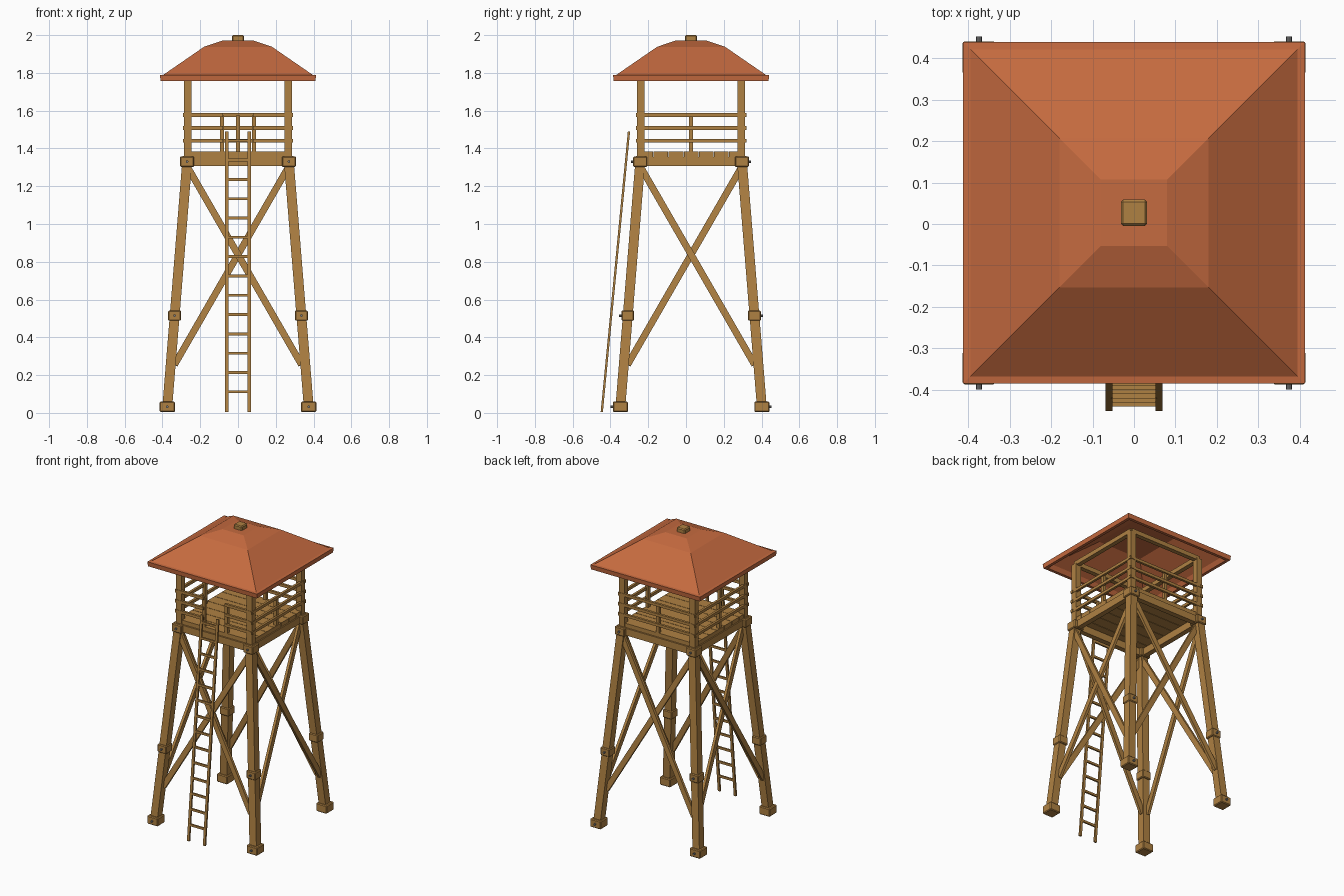
import bpy, bmesh, math
from mathutils import Vector, Matrix

if "Cube" in bpy.data.objects:
    bpy.data.objects.remove(bpy.data.objects["Cube"])

CY = 0.027  # tower centre in y


def material(name, rgb):
    m = bpy.data.materials.new(name)
    m.diffuse_color = (*rgb, 1)
    m.use_nodes = True
    m.node_tree.nodes["Principled BSDF"].inputs["Base Color"].default_value = m.diffuse_color
    return m


WOOD = material("warm wood", (0.43, 0.22, 0.055))
ROOF = material("terracotta", (0.56, 0.145, 0.05))
METAL = material("grey metal", (0.2, 0.2, 0.2))


def finish(bm, name, mat, bevel=0):
    bmesh.ops.recalc_face_normals(bm, faces=bm.faces)
    me = bpy.data.meshes.new(name)
    bm.to_mesh(me)
    bm.free()
    me.materials.append(mat)
    ob = bpy.data.objects.new(name, me)
    bpy.context.collection.objects.link(ob)
    if bevel:
        b = ob.modifiers.new("bevel", "BEVEL")
        b.width = bevel
        b.segments = 1
    return ob


def box(name, centre, size, mat=WOOD, bevel=0):
    bm = bmesh.new()
    bmesh.ops.create_cube(bm, size=1, matrix=Matrix.Translation(centre) @ Matrix.Diagonal((*size, 1)))
    return finish(bm, name, mat, bevel)


def bar(name, p, q, side, width, depth, mat=WOOD):
    """Rectangular beam from p to q; width runs along the side direction."""
    p, q = Vector(p), Vector(q)
    z = (q - p).normalized()
    y = z.cross(Vector(side)).normalized()
    x = y.cross(z)
    rot = Matrix((x, y, z)).transposed().to_4x4()
    bm = bmesh.new()
    bmesh.ops.create_cube(bm, size=1, matrix=Matrix.Translation((p + q) / 2) @ rot
                          @ Matrix.Diagonal((width, depth, (q - p).length, 1)))
    return finish(bm, name, mat)


def lofted(name, rings, mat, cap_bottom=True):
    """Square rings (cx, cy, half, z) joined into a solid or a shell."""
    bm = bmesh.new()
    loops = [[bm.verts.new((cx + sx * h, cy + sy * h, z))
              for sx, sy in ((-1, -1), (1, -1), (1, 1), (-1, 1))] for cx, cy, h, z in rings]
    for a, b in zip(loops, loops[1:]):
        for i in range(4):
            j = (i + 1) % 4
            bm.faces.new((a[i], a[j], b[j], b[i]))
    bm.faces.new(loops[-1])
    if cap_bottom:
        bm.faces.new(loops[0][::-1])
    return finish(bm, name, mat)


def spread(z):
    """Distance of the leg axis from the tower axis at height z."""
    return 0.377 - 0.081 * z


def turn(point, k):
    """Rotate a tower point by k quarter turns, then place it."""
    return Matrix.Translation((0, CY, 0)) @ Matrix.Rotation(k * math.pi / 2, 4, "Z") @ Vector(point)


# Legs, collars, bolts and upper posts
for sx in (-1, 1):
    for sy in (-1, 1):
        lofted("leg", [(sx * spread(z), CY + sy * spread(z), 0.026, z) for z in (0.01, 1.36)], WOOD)
        for name, z, w, h in (("foot", 0.032, 0.08, 0.056), ("leg_collar", 0.515, 0.068, 0.054),
                              ("top_collar", 1.33, 0.074, 0.056)):
            s = spread(z)
            box(name, (sx * s, CY + sy * s, z), (w, w, h), WOOD, 0.005)
            bm = bmesh.new()
            bmesh.ops.create_cone(bm, cap_ends=True, segments=8, radius1=0.007, radius2=0.007, depth=0.024,
                                  matrix=Matrix.Translation((sx * s, CY + sy * (s + w / 2), z))
                                  @ Matrix.Rotation(math.pi / 2, 4, "X"))
            finish(bm, "bolt", METAL)
        box("upper_post", (sx * 0.266, CY + sy * 0.266, 1.565), (0.04, 0.04, 0.41))

# Cross braces, floor beams, railings and roof tie beams on each side
for k in range(4):
    across = turn((1, 0, 0), k) - turn((0, 0, 0), k)
    out = turn((0, -1, 0), k) - turn((0, 0, 0), k)
    for s in (-1, 1):
        lo, hi = 0.255, 1.29
        shift = s * 0.009
        bar("cross_brace", turn((-s * (spread(lo) - 0.02), -spread(lo) + shift, lo), k),
            turn((s * (spread(hi) - 0.012), -spread(hi) + shift, hi), k), out, 0.018, 0.036)
    bar("floor_beam", turn((-0.25, -0.268, 1.33), k), turn((0.25, -0.268, 1.33), k), out, 0.035, 0.048)
    bar("roof_beam", turn((-0.27, -0.266, 1.775), k), turn((0.27, -0.266, 1.775), k), out, 0.03, 0.03)
    for z in (1.44, 1.508, 1.577):
        spans = ((-0.292, -0.08), (0.08, 0.292)) if k == 0 else ((-0.292, 0.292),)
        for a, b in spans:
            bar("rail", turn((a, -0.28, z), k), turn((b, -0.28, z), k), out, 0.016, 0.019)
    for x in ((-0.085, 0.085) if k == 0 else (0,)):
        bar("rail_post", turn((x, -0.268, 1.37), k), turn((x, -0.268, 1.575), k), out, 0.02, 0.022)

# Deck planks
planks = 7
pitch = 0.56 / planks
for i in range(planks):
    box("deck_plank", (0, CY - 0.28 + pitch * (i + 0.5), 1.37), (0.56, pitch - 0.003, 0.028))

# Ladder
foot, head = Vector((0, -0.446, 0.004)), Vector((0, -0.302, 1.49))
for s in (-1, 1):
    off = Vector((s * 0.06, 0, 0))
    bar("ladder_rail", foot + off, head + off, (1, 0, 0), 0.017, 0.012)
for i in range(14):
    c = foot.lerp(head, (0.108 + 0.1025 * i) / 1.49)
    box("ladder_rung", c, (0.11, 0.011, 0.015))

# Roof shell: outer slope, top plate and inner underside
lofted("roof", [(0, CY, h, z) for h, z in ((0.165, 1.93), (0.375, 1.785), (0.39, 1.757), (0.41, 1.757),
                                           (0.413, 1.788), (0.395, 1.79), (0.18, 1.938), (0.08, 1.972))],
       ROOF)
# Roof cap
box("roof_cap", (0, CY, 1.983), (0.064, 0.064, 0.034), WOOD, 0.006)
